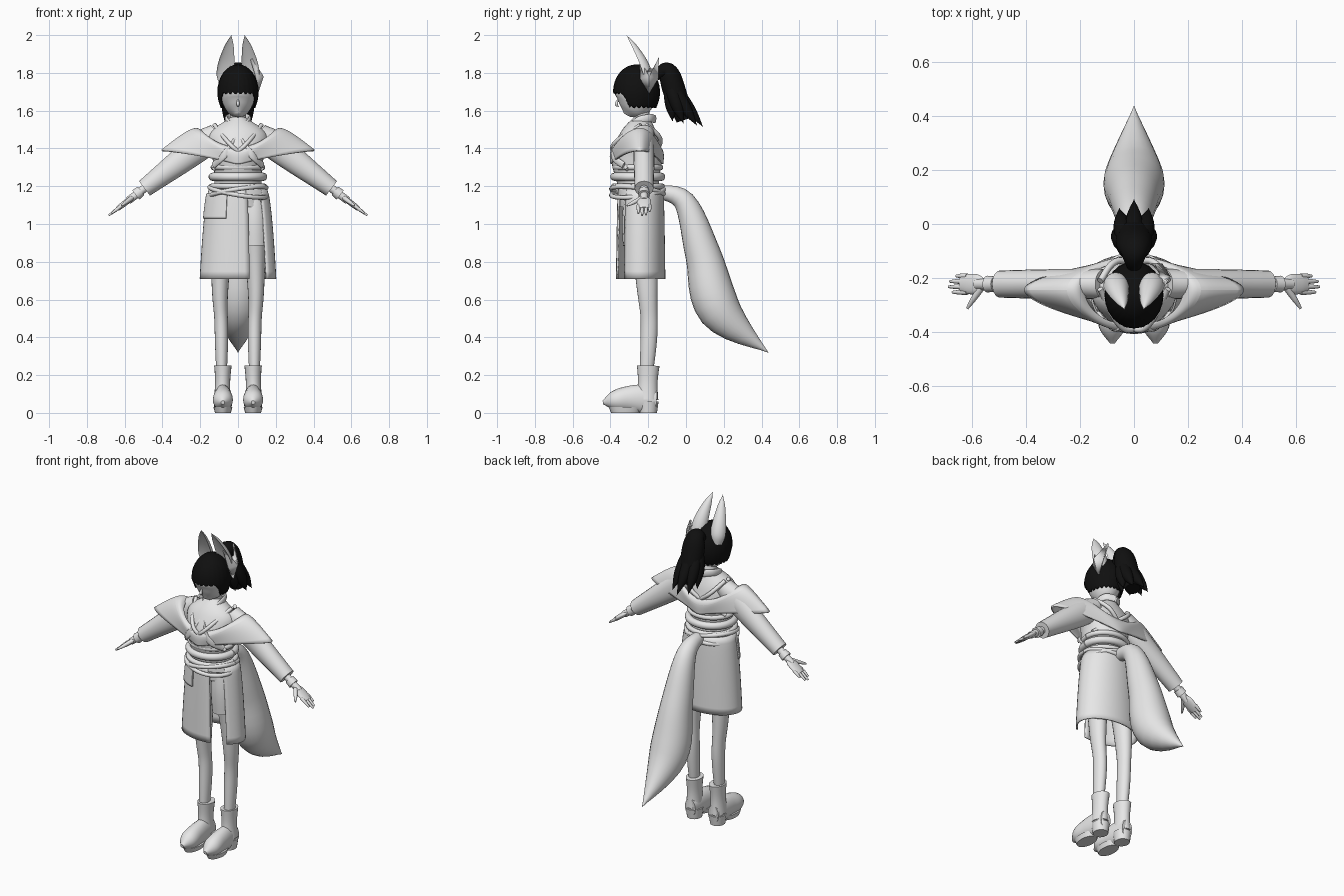
import bpy, bmesh, math
from mathutils import Vector

if "Cube" in bpy.data.objects:
    bpy.data.objects.remove(bpy.data.objects["Cube"], do_unlink=True)


def material(name, value):
    mat = bpy.data.materials.new(name)
    mat.use_nodes = True
    colour = (value, value, value, 1)
    mat.diffuse_color = colour
    mat.node_tree.nodes["Principled BSDF"].inputs["Base Color"].default_value = colour
    return mat


GREY = material("light_grey", 0.8)
BLACK = material("black_hair", 0.005)
ACROSS, DEEP, UP = Vector((1, 0, 0)), Vector((0, 1, 0)), Vector((0, 0, 1))
MIDDLE = -.24  # depth of the body's axis


def finish(name, bm, mat=GREY, thickness=0):
    bmesh.ops.recalc_face_normals(bm, faces=bm.faces)
    mesh = bpy.data.meshes.new(name)
    bm.to_mesh(mesh)
    bm.free()
    mesh.materials.append(mat)
    part = bpy.data.objects.new(name, mesh)
    bpy.context.collection.objects.link(part)
    bpy.ops.object.select_all(action="DESELECT")
    bpy.context.view_layer.objects.active = part
    part.select_set(True)
    bpy.ops.object.shade_smooth_by_angle(angle=math.radians(50))
    if thickness:
        solid = part.modifiers.new("thickness", "SOLIDIFY")
        solid.thickness, solid.offset = thickness, 0
    return part


def sample(values, u):
    """Smooth curve through numbers or vectors, with u from start to end."""
    last = len(values) - 1
    i = max(0, min(last - 1, int(u * last)))
    t = u * last - i
    a, b, c, d = (values[max(0, min(last, i + step))] for step in (-1, 0, 1, 2))
    return (b * 2 + (c - a) * t + (a * 2 - b * 5 + c * 4 - d) * t**2 + (b * 3 - a - c * 3 + d) * t**3) / 2


def bridge(bm, rows, wrap_rows=False, wrap_columns=False):
    for i in range(len(rows) - (not wrap_rows)):
        low, high = rows[i], rows[(i + 1) % len(rows)]
        for j in range(len(low) - (not wrap_columns)):
            k = (j + 1) % len(low)
            bm.faces.new((low[j], low[k], high[k], high[j]))


def tube(name, path, width, depth=None, flat=1, ref=ACROSS, mat=GREY, steps=24, sides=20, dent=1):
    """Loft ellipses along a path; width lies along ref, depth is across it."""
    path = [Vector(point) for point in path]
    centres = [sample(path, i / steps) for i in range(steps + 1)]
    bm, rows = bmesh.new(), []
    for i, centre in enumerate(centres):
        along = (centres[min(i + 1, steps)] - centres[max(i - 1, 0)]).normalized()
        side = (ref - along * ref.dot(along)).normalized()
        other = along.cross(side)
        wide = max(sample(width, i / steps), .001)
        thick = max(sample(depth, i / steps), .001) if depth else wide * flat
        row = []
        for j in range(sides):
            angle = math.tau * j / sides
            push = math.sin(angle) * thick
            push *= dent if push < 0 else 1
            row.append(bm.verts.new(centre + side * math.cos(angle) * wide + other * push))
        rows.append(row)
    bridge(bm, rows, wrap_columns=True)
    bm.faces.new(rows[0])
    bm.faces.new(rows[-1])
    return finish(name, bm, mat)


def pair(name, path, *sizes, **options):
    for sign, label in ((1, "left_"), (-1, "right_")):
        tube(label + name, [(x * sign, y, z) for x, y, z in path], *sizes, **options)


def ring(name, height, size, thick, tilt):
    turns = [math.tau * i / 16 for i in range(17)]
    path = [(size * math.cos(a), MIDDLE - .015 + (size - .01) * math.sin(a), height + tilt * math.cos(a + .6))
            for a in turns]
    tube(name, path, [thick, thick], ref=UP, steps=48, sides=10)


def panel(name, start, end, top, bottom, out=0):
    """Cloth hung round the hips; angles run from the front towards the left."""
    bm, rows = bmesh.new(), []
    for i in range(13):
        z = top + (bottom - top) * i / 12
        flare = math.sqrt((1.19 - z) * 2)
        row = []
        for j in range(41):
            a = math.radians(start + (end - start) * j / 40)
            row.append(bm.verts.new(((.145 + .055 * flare + out) * math.sin(a),
                                     MIDDLE - (.115 + .012 * flare + out) * math.cos(a), z)))
        rows.append(row)
    bridge(bm, rows)
    finish(name, bm, thickness=.008)


# Body and head
tube("torso", [(0, MIDDLE, 1.1), (0, -.26, 1.35), (0, -.23, 1.56)],
     [.15, .125, .135, .155, .045], [.11, .11, .135, .1, .045], sides=32)
tube("neck", [(0, -.22, 1.5), (0, -.25, 1.66)], [.05, .042, .045])
tube("head", [(0, -.31, 1.575), (0, -.27, 1.66), (0, -.26, 1.83)],
     [.015, .06, .088, .092, .01], [.02, .075, .105, .11, .01], sides=28)
tube("nose", [(0, -.355, 1.67), (0, -.368, 1.635), (0, -.355, 1.62)], [0, .009, 0], sides=10)

# Hair cap with a straight fringe and longer sides
bm, rows = bmesh.new(), []
fringe, columns = 1.7, 72
for i in range(15):
    row = []
    for j in range(columns):
        a = math.tau * j / columns
        strand = j % 3 == 0
        from_front = math.degrees(min(a, math.tau - a))
        drop = max(0, min(.075, (from_front - 52) * .004)) + .01 * (not strand)
        if i < 9:
            dome = math.pi / 2 * (i + .15) / 8.15
            z, r = fringe + .142 * math.cos(dome), math.sin(dome)
        else:
            u = (i - 8) / 6
            z, r = fringe - drop * u, 1 - 1.8 * drop * u * u
        r += .012 * r * strand
        row.append(bm.verts.new((.105 * r * math.sin(a), -.262 - .12 * r * math.cos(a), z)))
    rows.append(row)
bridge(bm, rows, wrap_columns=True)
bm.faces.new(rows[0])
finish("hair_cap", bm, BLACK, thickness=.006)

# Ponytail: one core and a fan of pointed locks
tube("ponytail", [(0, -.16, 1.78), (0, -.1, 1.81), (0, -.06, 1.7), (0, -.01, 1.55)],
     [.025, .045, .065, .065, .045], flat=.9, mat=BLACK)
for i in range(7):
    a = math.tau * i / 7
    x, y = math.sin(a), math.cos(a)
    tube(f"ponytail_lock_{i + 1}",
         [(0, -.1, 1.8), (.045 * x, -.055 + .03 * y, 1.67), (.07 * x, .005 + .085 * y, 1.53 - .015 * y)],
         [.02, .034, .032, 0], mat=BLACK, sides=10)

# Ears, hollow at the front
pair("ear", [(.07, -.21, 1.74), (.06, -.25, 1.86), (.035, -.315, 2)], [.03, .047, .042, .025, 0], dent=-.25)

# Animal mask worn on the left of the head, with two pointed ears
half = [(-.045, 1.77), (-.05, 1.88), (-.025, 1.82)]
outline = [(0, 1.69)] + half + [(-y, z) for y, z in reversed(half)]
bm = bmesh.new()
rim = [bm.verts.new((.1 - .4 * max(0, z - 1.8), y - .195, z)) for y, z in outline]
bulge = bm.verts.new((.13, -.195, 1.78))
for i, corner in enumerate(rim):
    bm.faces.new((corner, rim[i - 1], bulge))
finish("side_mask", bm, thickness=.012)


# Arms hang on one straight line from shoulder to fingertip
def arm(t, forward=0):
    return (.11 + .575 * t, -.222 - forward, 1.48 - .435 * t)


pair("sleeve", [arm(0), arm(.67)], [.055, .055, .05], [.055, .075, .068, .056, .048], ref=DEEP)
pair("wrist", [arm(.6), arm(.82)], [.022, .02], ref=DEEP)
pair("wrist_band", [arm(.7), arm(.75)], [.028, .031], ref=DEEP)
pair("palm", [arm(.77), arm(.92)], [.02, .036, .037, .03], flat=.4, ref=DEEP)
for i in range(4):
    spread = .02 * i - .03
    pair(f"finger_{i + 1}", [arm(.88, spread), arm(1 - 40 * (spread - .005) ** 2, spread)],
         [.01, .009, .005], ref=DEEP, sides=10)
pair("thumb", [arm(.79, .015), arm(.84, .055), arm(.88, .09)], [.013, .011, .005], ref=UP, sides=10)

# Off-shoulder shawl: inner edge, ridge and pointed outer edge round the chest
bm, rows = bmesh.new(), []
for i in range(12):
    a = math.tau * i / 12
    s, c = math.sin(a), math.cos(a)
    y = c * (.16 if c > 0 else .12)
    rows.append([bm.verts.new(point) for point in (
        (.19 * s, MIDDLE - y * .9, 1.4 + .09 * s * s),
        (.235 * s, MIDDLE - y * 1.1, 1.37 + .18 * s * s),
        (.46 * s**3, MIDDLE - y * 1.05, 1.31 + .09 * s * s))])
bridge(bm, rows, wrap_rows=True)
shawl = finish("shawl", bm)
smooth = shawl.modifiers.new("smooth", "SUBSURF")
smooth.levels = smooth.render_levels = 3
solid = shawl.modifiers.new("thickness", "SOLIDIFY")
solid.thickness = .01

# Crossed collar and the cords over chest and back
pair("collar", [(0, -.165, 1.555), (.052, -.2, 1.56), (.05, -.275, 1.53), (-.06, -.39, 1.38), (-.13, -.33, 1.31)],
     [.022, .018], flat=.4, ref=UP)
pair("chest_cord", [(.125, -.24, 1.525), (.03, -.39, 1.41), (-.13, -.31, 1.29)], [.011, .011], ref=UP, sides=12)
pair("back_cord", [(.125, -.21, 1.525), (.05, -.135, 1.44), (-.13, -.21, 1.31)], [.012, .012], ref=UP, sides=12)

# Waist sash in three wraps, and two crossing cords
for i, thick in enumerate((.015, .022, .015)):
    ring(f"sash_{i + 1}", 1.3 - .05 * i, .13 + .004 * i, thick, 0)
for label, tilt in (("left", .028), ("right", -.03)):
    ring(f"waist_cord_{label}", 1.17, .15, .012, tilt)

# Skirt with a front slit, hip flap and shorts beneath
panel("skirt", 48, 378, 1.185, .71)
panel("skirt_waist", 15, 52, 1.185, 1.15)
panel("hip_flap", -80, -20, 1.16, 1.03, out=.008)
pair("shorts", [(.082, MIDDLE, 1.16), (.09, MIDDLE, .885)], [.07, .082, .078], flat=1.2)

# Legs and boots
pair("leg", [(.085, -.225, 1), (.095, -.205, .65), (.088, -.195, .45), (.087, -.21, .2)],
     [.07, .048, .037, .035, .027], flat=1.25)
pair("boot_shaft", [(.083, -.205, .07), (.08, -.2, .25)], [.045, .04, .046], flat=1.3)
pair("boot_foot", [(.08, -.155, .07), (.08, -.3, .075), (.08, -.44, .055)],
     [.036, .044, .05, .05, .01], [.055, .075, .068, .052, .01])
for label, y, top, length in (("heel", -.2, .06, 1.1), ("sole", -.32, .03, 1.8)):
    pair(f"boot_{label}", [(.08, y, 0), (.08, y, top)], [.042, .05], flat=length)

# Tail sweeping down and back to a point
tube("tail", [(0, -.17, 1.17), (0, -.01, 1.12), (0, .09, .84), (0, .18, .54), (0, .435, .32)],
     [.03, .055, .09, .108, 0], flat=1.05, sides=24)
